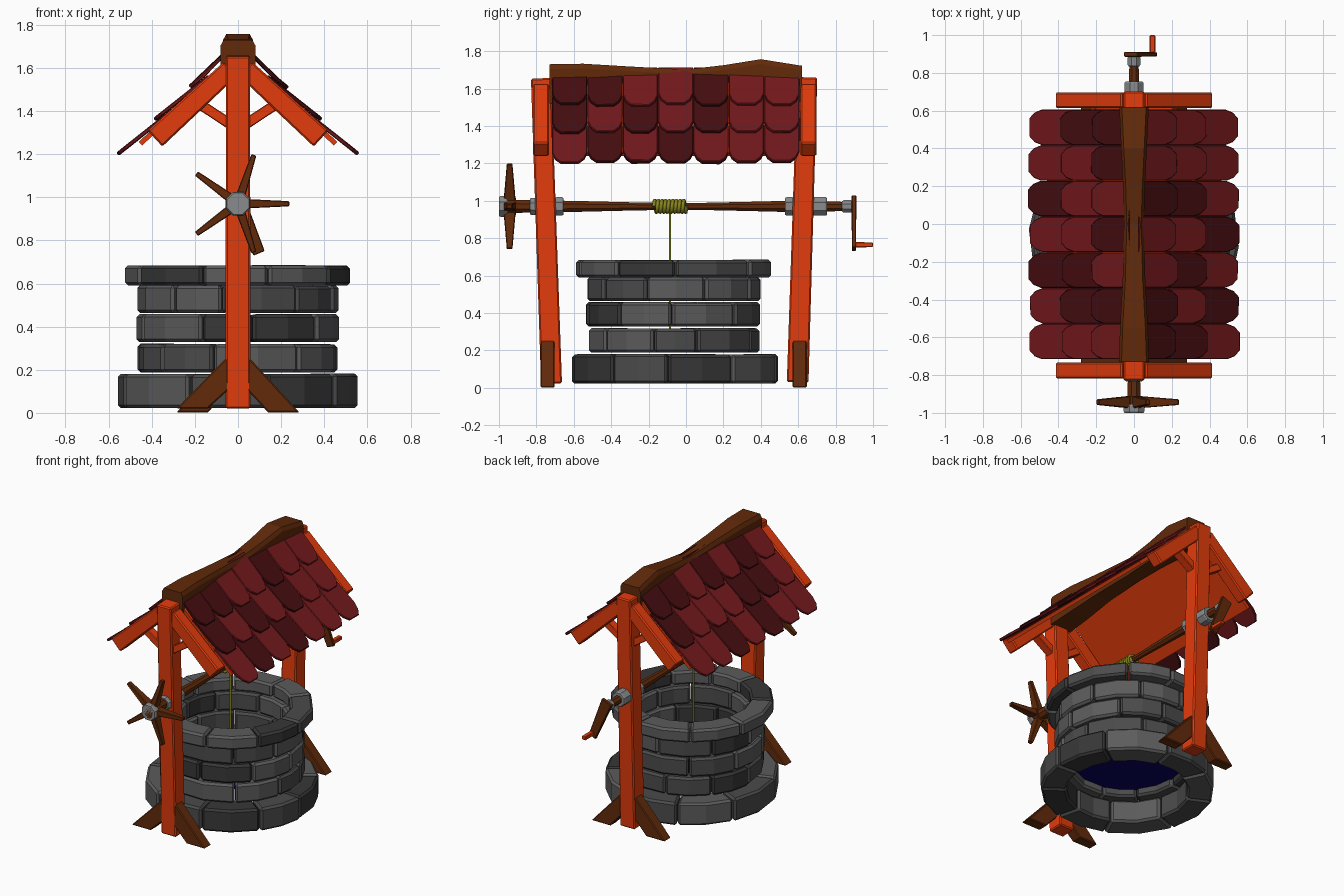
import bpy, bmesh, random
from math import sin, cos, pi, radians
from mathutils import Vector as V

if "Cube" in bpy.data.objects:
    bpy.data.objects.remove(bpy.data.objects["Cube"])

random.seed(4)


def material(name, r, g, b):
    m = bpy.data.materials.new(name)
    m.diffuse_color = [(c / 255) ** 2.2 for c in (r, g, b)] + [1]
    m.use_nodes = True
    m.node_tree.nodes["Principled BSDF"].inputs["Base Color"].default_value = m.diffuse_color
    return m


ORANGE = material("orange_wood", 226, 62, 20)
BROWN = material("dark_wood", 98, 46, 18)
REDS = [material("red_tile", 116, 31, 34), material("dark_red_tile", 72, 21, 24)]
STONES = [material("stone_%d" % i, g, g, g) for i, g in enumerate((92, 76, 58))]
METAL = material("metal", 135, 138, 140)
ROPE = material("rope", 135, 132, 35)
WATER = material("water", 12, 8, 95)


def add_loft(bm, rings, mi=0):
    """Skin a list of equal rings and cap both ends."""
    vs = [[bm.verts.new(p) for p in r] for r in rings]
    n = len(vs[0])
    faces = [bm.faces.new((a[i], a[(i + 1) % n], b[(i + 1) % n], b[i]))
             for a, b in zip(vs, vs[1:]) for i in range(n)]
    faces += [bm.faces.new(vs[0][::-1]), bm.faces.new(vs[-1])]
    for f in faces:
        f.material_index = mi


def finish(bm, name, mats, bevel=0):
    bmesh.ops.recalc_face_normals(bm, faces=bm.faces[:])
    me = bpy.data.meshes.new(name)
    bm.to_mesh(me)
    bm.free()
    for m in mats:
        me.materials.append(m)
    ob = bpy.data.objects.new(name, me)
    bpy.context.collection.objects.link(ob)
    if bevel:
        mod = ob.modifiers.new("bevel", 'BEVEL')
        mod.width, mod.segments = bevel, 1
        mod.limit_method, mod.angle_limit = 'ANGLE', radians(50)
    return ob


def loft(name, rings, mat, bevel=0):
    bm = bmesh.new()
    add_loft(bm, rings)
    return finish(bm, name, [mat], bevel)


def beam(name, p0, p1, side, h0, h1, mat, bevel=0.008):
    """Tapered beam; h0/h1 = half sizes along 'side' and across it."""
    p0, p1, u = V(p0), V(p1), V(side)
    v = (p1 - p0).cross(u).normalized()
    ring = lambda p, h: [p + u * h[0] * a + v * h[1] * b
                         for a, b in ((-1, -1), (1, -1), (1, 1), (-1, 1))]
    return loft(name, [ring(p0, h0), ring(p1, h1)], mat, bevel)


AXLE_Z = 0.97


def lathe(name, profile, mat, n=8):
    """Turned part around the axle line; profile = (y, radius)."""
    return loft(name, [[V((r * cos(2 * pi * (i + .5) / n), y, AXLE_Z + r * sin(2 * pi * (i + .5) / n)))
                        for i in range(n)] for y, r in profile], mat)


def tube(name, pts, r, mat):
    cu = bpy.data.curves.new(name, 'CURVE')
    cu.dimensions, cu.bevel_depth, cu.bevel_resolution = '3D', r, 1
    cu.use_fill_caps = True
    s = cu.splines.new('POLY')
    s.points.add(len(pts) - 1)
    for p, c in zip(s.points, pts):
        p.co = (*c, 1)
    cu.materials.append(mat)
    ob = bpy.data.objects.new(name, cu)
    bpy.context.collection.objects.link(ob)


# Stone well: five courses of bevelled blocks
WELL_Y = -0.063
courses = [("base", .39, .556, .022, .18), ("lower", .355, .468, .188, .32), ("middle", .35, .472, .328, .458),
           ("upper", .355, .468, .463, .592), ("rim", .38, .527, .59, .685)]
for k, (name, ri, ro, z0, z1) in enumerate(courses):
    bm = bmesh.new()
    n = 9
    cuts = [(i + random.uniform(-.17, .17)) * 2 * pi / n + k * .37 for i in range(n)]
    cuts.append(cuts[0] + 2 * pi)
    for a, b in zip(cuts, cuts[1:]):
        j = random.uniform(-.008, .004)
        gap = .006
        rings = []
        for t in (a + gap, (a + b) / 2, b - gap):
            d = V((cos(t), sin(t), 0))
            c = V((0, WELL_Y, 0))
            rings.append([c + d * r + V((0, 0, z)) for r, z in
                          ((ri + j, z0), (ro + j, z0), (ro + j, z1 + j * .5), (ri + j, z1 + j * .5))])
        add_loft(bm, rings, random.randrange(3))
    finish(bm, name + "_stones", STONES, .014)
loft("water", [[V((.36 * cos(i * pi / 9), WELL_Y + .36 * sin(i * pi / 9), z)) for i in range(18)]
               for z in (.24, .25)], WATER)

# Leaning posts
beam("front_post", (0, -.719, .022), (0, -.775, 1.655), (1, 0, 0), (.058, .056), (.056, .054), ORANGE)
beam("back_post", (0, .597, .03), (0, .648, 1.66), (1, 0, 0), (.058, .058), (.056, .054), ORANGE)

# Feet, rafters and small struts at both ends, on both sides
for end, yf, yr, ys in (("front", -.74, -.775, -.77), ("back", .608, .655, .63)):
    for side, s in (("left", -1), ("right", 1)):
        zb = .02 if (end, side) == ("front", "left") else .002
        foot = [[V((s * x, yf + w, z)) for x, z, w in
                 ((xa, za, -.038), (xa, za, .038), (xb, zb2, .038), (xb, zb2, -.038))]
                for xa, za, xb, zb2 in ((.03, .28, .03, .12), (.285, zb, .14, zb))]
        loft(f"{end}_{side}_foot", foot, BROWN, .006)
        beam(f"{end}_{side}_rafter", (s * .035, yr, 1.595), (s * .385, yr, 1.272), (0, 1, 0),
             (.042, .045), (.042, .05), ORANGE)
        beam(f"{end}_{side}_strut", (s * .03, ys, 1.335), (s * .22, ys, 1.46), (0, 1, 0),
             (.03, .024), (.03, .024), ORANGE, .004)

# Roof: boards with three rows of seven rounded tiles on each slope
TILE_L, HALF = .31, .094
half_outline = [(HALF, 0), (HALF, TILE_L - .085), (.078, TILE_L - .035), (.047, TILE_L)]
outline = half_outline + [(-a, t) for a, t in half_outline[::-1]]
down = V((.475, 0, -.445)).normalized()
up = V((-down.z, 0, down.x))
start = V((.03, 0, 1.69))
for side, s in (("left", -1), ("right", 1)):
    flip = lambda p: V((p.x * s, p.y, p.z))
    board = [[flip(start + down * d + up * h + V((0, y, 0)))
              for d, h in ((.02, -.045), (.61, -.045), (.61, -.022), (.02, -.022))] for y in (-.715, .60)]
    loft(f"roof_board_{side}", board, ORANGE)
    bm = bmesh.new()
    for row, end in enumerate((.265, .485, .715)):
        for col in range(7):
            yc = -.622 + col * .189
            drop = random.uniform(-.012, .008)
            turn = random.uniform(-.02, .02)
            rings = [[flip(start + down * (end - TILE_L + t + drop + a * turn) + up * (h - .022 + .026 * t / TILE_L)
                           + V((0, yc + a, 0))) for a, t in outline] for h in (-.01, .008)]
            if row == 0:
                for r in rings:
                    for p in r:
                        p.x = s * max(s * p.x, .02)
            add_loft(bm, rings, (col + row + random.choice((0, 0, 1))) % 2)
    finish(bm, f"roof_tiles_{side}", REDS, .004)

# Wavy ridge beam
ridge = [(-.73, .08, 1.73, 1.52), (-.55, .074, 1.733, 1.535), (-.3, .06, 1.718, 1.56), (0, .052, 1.702, 1.57),
         (.2, .058, 1.725, 1.575), (.4, .068, 1.757, 1.57), (.62, .078, 1.722, 1.53)]
loft("ridge_beam", [[V((x, y, z)) for x, z in ((-w, zb), (w, zb), (w, zt - .025), (w - .014, zt),
                                               (.014 - w, zt), (-w, zt - .025))]
                    for y, w, zt, zb in ridge], BROWN)

# Axle with metal collars
lathe("axle", [(-.995, .04), (-.85, .036), (-.6, .032), (-.3, .024), (-.1, .02), (.1, .021), (.35, .027),
               (.6, .034), (.86, .026)], BROWN)
for name, y0, y1, r in (("wheel_cap", -1.0, -.955, .06), ("front_outer_collar", -.835, -.80, .05),
                        ("front_inner_collar", -.70, -.655, .054), ("back_inner_collar", .53, .575, .054),
                        ("back_outer_collar", .66, .755, .054), ("crank_collar", .835, .89, .036)):
    lathe(name, [(y0, r - .006), (y0 + .008, r), (y1 - .008, r), (y1, r - .006)], METAL)
lathe("axle_front_end", [(-1.0, .04), (-.99, .04)], BROWN)

# Five-spoked hand wheel
lathe("wheel_hub", [(-.975, .05), (-.91, .05)], BROWN)
for i in range(5):
    a = 2 * pi * i / 5
    d = V((cos(a), 0, sin(a)))
    c = V((0, -.943, AXLE_Z))
    beam(f"wheel_spoke_{i + 1}", c + d * .03, c + d * .238, (0, 1, 0), (.032, .022), (.015, .012), BROWN, .004)

# Crank arm and handle
beam("crank_arm", (-.017, .898, 1.015), (.098, .898, .74), (0, 1, 0), (.013, .04), (.011, .028), BROWN, .004)
beam("crank_handle", (.098, .89, .765), (.098, 1.0, .765), (1, 0, 0), (.016, .014), (.015, .013), ORANGE, .004)

# Rope coil and hanging rope
turns, steps = 9, 10
tube("rope_coil", [(.032 * cos(2 * pi * i / steps), -.172 + .175 * i / (turns * steps),
                    AXLE_Z + .032 * sin(2 * pi * i / steps)) for i in range(turns * steps + 1)], .0105, ROPE)
tube("hanging_rope", [(0, -.085, .94), (0, -.085, .26)], .007, ROPE)
